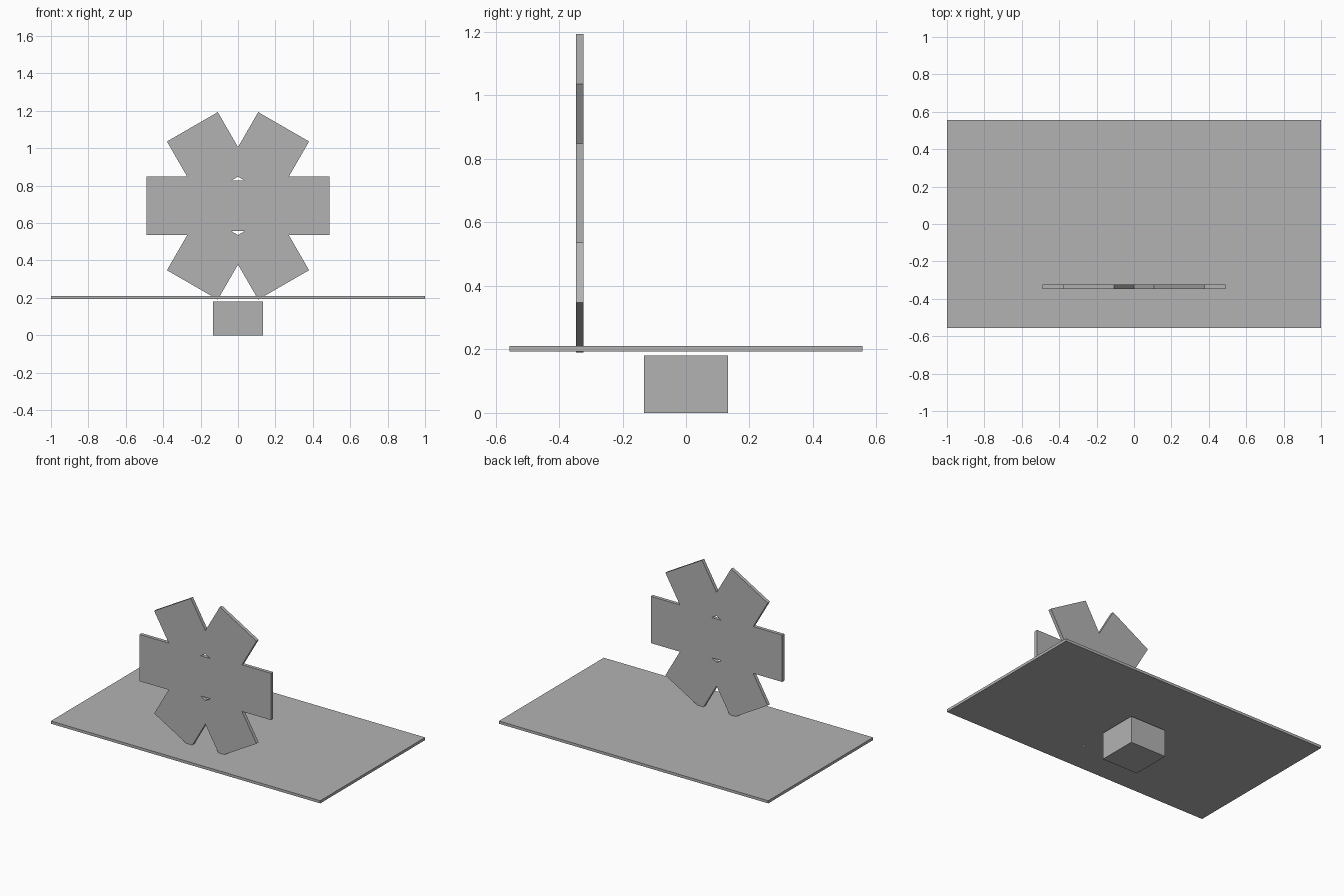
import bpy
from math import radians
from mathutils import Matrix, Vector

default = bpy.data.objects.get("Cube")
if default:
    bpy.data.objects.remove(default, do_unlink=True)

# One plain grey for everything
grey = bpy.data.materials.new("plain_grey")
grey.use_nodes = True
colour = (0.45, 0.45, 0.45, 1)
grey.diffuse_color = colour
grey.node_tree.nodes["Principled BSDF"].inputs["Base Color"].default_value = colour


def box(name, low, high, matrix=Matrix()):
    """Box between two corners, then placed by a matrix."""
    low, high = Vector(low), Vector(high)
    bpy.ops.mesh.primitive_cube_add(size=1)
    obj = bpy.context.object
    obj.name = name
    obj.data.name = name
    fit = Matrix.Translation((low + high) / 2) @ Matrix.Diagonal((*(high - low), 1))
    obj.data.transform(matrix @ fit)
    obj.data.materials.append(grey)
    return obj


# Base block and flat deck above it
box("base_block", (-0.133, -0.133, 0), (0.133, 0.133, 0.18))
box("deck", (-1, -0.556, 0.193), (1, 0.556, 0.211))

# Upright wheel: square hub with six radiating paddles
wheel = Matrix.Translation((0, -0.335, 0.692))
depth, hub, tip, half_width = 0.0115, 0.135, 0.488, 0.157
box("wheel_hub", (-hub, -depth, -hub), (hub, depth, hub), wheel)
for i in range(6):
    turn = Matrix.Rotation(radians(60 * i), 4, "Y")
    box(f"wheel_paddle_{i + 1}", (hub, -depth, -half_width),
        (tip, depth, half_width), wheel @ turn)
